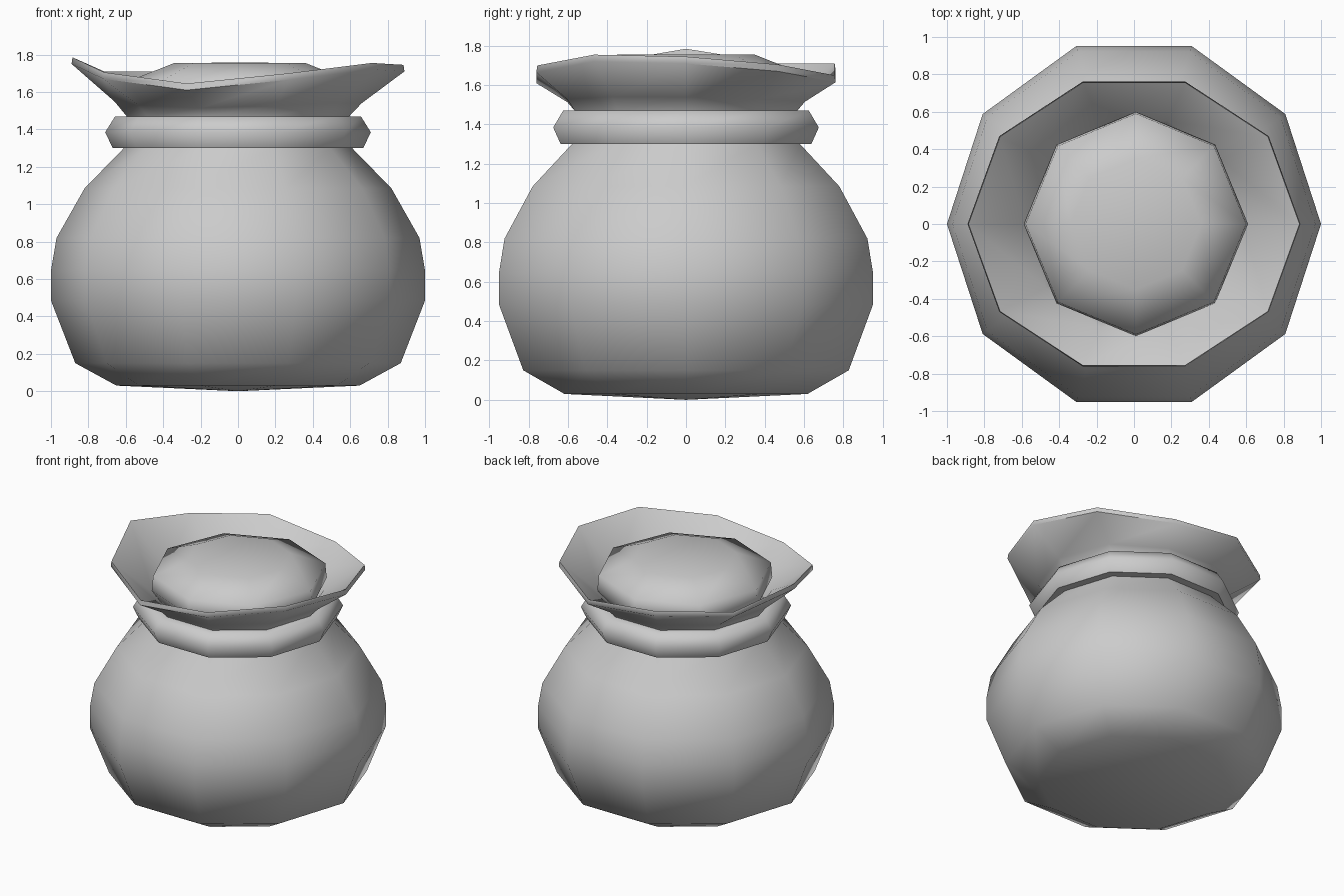
import bpy
import bmesh
from math import cos, sin, pi, radians

if "Cube" in bpy.data.objects:
    bpy.data.objects.remove(bpy.data.objects["Cube"])


def ring(rx, ry, z, sides=10, cx=0.0):
    """Points of a horizontal ring; z is one height or a list per corner."""
    zs = z if isinstance(z, list) else [z] * sides
    return [(cx + rx * cos(2 * pi * i / sides), ry * sin(2 * pi * i / sides), zs[i])
            for i in range(sides)]


def loft(name, rings, cap_start=None, cap_end=None, closed=False, angle=60):
    """Skin a stack of rings, with an optional fan to a centre point at each end."""
    bm = bmesh.new()
    loops = [[bm.verts.new(p) for p in r] for r in rings]
    n = len(loops[0])
    pairs = list(zip(loops, loops[1:]))
    if closed:
        pairs.append((loops[-1], loops[0]))
    for a, b in pairs:
        for i in range(n):
            j = (i + 1) % n
            bm.faces.new((a[i], a[j], b[j], b[i]))
    for loop, tip in ((loops[0], cap_start), (loops[-1], cap_end)):
        if tip:
            c = bm.verts.new(tip)
            for i in range(n):
                bm.faces.new((loop[i], loop[(i + 1) % n], c))
    bmesh.ops.recalc_face_normals(bm, faces=bm.faces[:])
    mesh = bpy.data.meshes.new(name)
    bm.to_mesh(mesh)
    bm.free()
    obj = bpy.data.objects.new(name, mesh)
    bpy.context.collection.objects.link(obj)
    bpy.ops.object.select_all(action='DESELECT')
    obj.select_set(True)
    bpy.context.view_layer.objects.active = obj
    bpy.ops.object.shade_smooth_by_angle(angle=radians(angle))
    return obj


# Rim heights around the floppy mouth, anticlockwise from +x
rim = [1.745, 1.705, 1.65, 1.71, 1.71, 1.785, 1.705, 1.645, 1.70, 1.755]

# Sack: bulging body, neck, flared mouth and its inner lining
profile = [(0.65, 0.03), (0.87, 0.15), (1.0, 0.485), (1.0, 0.645), (0.97, 0.82),
           (0.82, 1.085), (0.61, 1.30), (0.575, 1.385), (0.595, 1.47)]
rings = [ring(r, r, z) for r, z in profile]
rings.append(ring(0.66, 0.635, [1.53 + 0.25 * (z - 1.71) for z in rim]))
rings.append(ring(0.89, 0.80, [z - 0.035 for z in rim]))
rings.append(ring(0.885, 0.795, rim))
rings.append(ring(0.58, 0.58, 1.50))
rings.append(ring(0.54, 0.54, 1.42))
loft("sack", rings, cap_start=(0, 0, 0))

# Tie band around the neck
loft("neck_band", [ring(r, r, z) for r, z in
                   ((0.57, 1.30), (0.67, 1.30), (0.71, 1.385), (0.657, 1.47), (0.57, 1.47))],
     closed=True)

# Shallow domed contents filling the mouth
loft("contents", [ring(r, r, z, 8, 0.01) for r, z in
                  ((0.52, 1.44), (0.60, 1.55), (0.59, 1.66), (0.35, 1.755))],
     cap_end=(0.01, 0, 1.757), angle=75)
